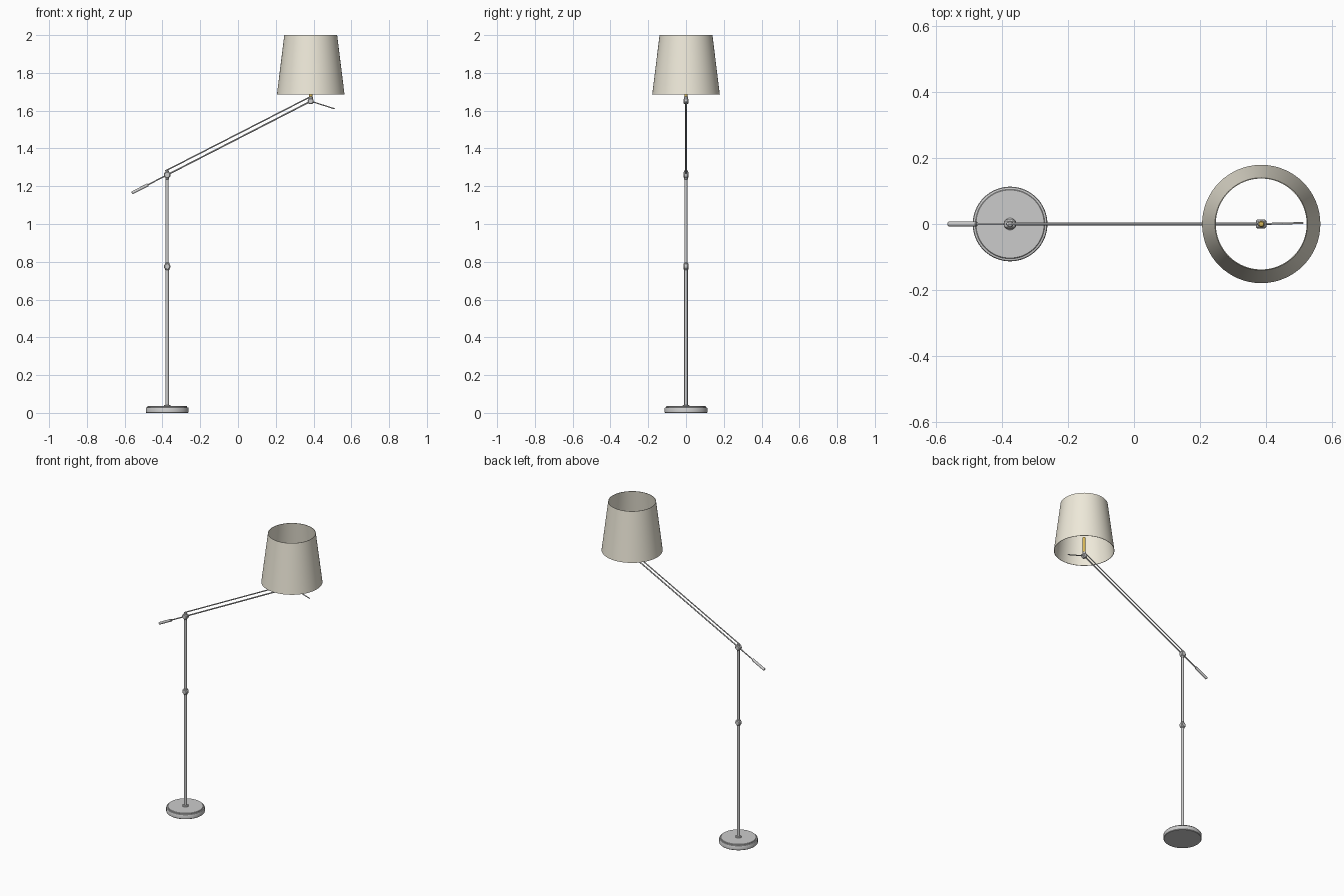
import bpy, bmesh, math
from mathutils import Vector

if "Cube" in bpy.data.objects:
    bpy.data.objects.remove(bpy.data.objects["Cube"])

PX, HX = -0.375, 0.385          # pole and lamp head x positions
ELBOW = Vector((PX, 0, 1.26))
HEAD = Vector((HX, 0, 1.65))
ARM = (HEAD - ELBOW).normalized()
NORMAL = Vector((-ARM.z, 0, ARM.x))


def material(name, rgb):
    m = bpy.data.materials.new(name)
    m.diffuse_color = (*rgb, 1)
    m.use_nodes = True
    m.node_tree.nodes["Principled BSDF"].inputs["Base Color"].default_value = m.diffuse_color
    return m


def lathe(name, profile, x=0, mat=None, sides=48, closed=False):
    """Spin (radius, z) points about a vertical axis at x."""
    bm = bmesh.new()
    rings = [[bm.verts.new((r * math.cos(2 * math.pi * i / sides),
                            r * math.sin(2 * math.pi * i / sides), z))
              for i in range(sides)] for r, z in profile]
    pairs = list(zip(rings, rings[1:]))
    if closed:
        pairs.append((rings[-1], rings[0]))
    for a, b in pairs:
        for i in range(sides):
            j = (i + 1) % sides
            bm.faces.new((a[i], a[j], b[j], b[i]))
    if not closed:
        bm.faces.new(rings[0][::-1])
        bm.faces.new(rings[-1])
    bmesh.ops.recalc_face_normals(bm, faces=bm.faces)
    me = bpy.data.meshes.new(name)
    bm.to_mesh(me)
    bm.free()
    ob = bpy.data.objects.new(name, me)
    bpy.context.collection.objects.link(ob)
    ob.location.x = x
    if mat:
        me.materials.append(mat)
    bpy.ops.object.select_all(action='DESELECT')
    ob.select_set(True)
    bpy.context.view_layer.objects.active = ob
    bpy.ops.object.shade_smooth_by_angle(angle=math.radians(35))
    return ob


def rod(name, a, b, r, mat=None, sides=20):
    """Cylinder with softened ends between two points."""
    a, b = Vector(a), Vector(b)
    d = (b - a).length
    c = min(r * 0.25, d * 0.2)
    ob = lathe(name, [(r - c, 0), (r, c), (r, d - c), (r - c, d)], 0, mat, sides)
    ob.location = a
    ob.rotation_mode = 'QUATERNION'
    ob.rotation_quaternion = (b - a).to_track_quat('Z', 'Y')
    return ob


cream = material("cream_fabric", (0.86, 0.82, 0.70))
brass = material("brass", (0.72, 0.50, 0.10))

# Weighted base and pole
lathe("base", [(0.110, 0), (0.113, 0.003), (0.113, 0.026), (0.111, 0.029),
               (0.105, 0.030), (0.105, 0.034), (0.103, 0.036)], PX, sides=64)
lathe("pole_collar", [(0.018, 0.035), (0.018, 0.039), (0.014, 0.043)], PX, sides=32)
rod("lower_pole", (PX, 0, 0.03), (PX, 0, 0.775), 0.0095)
rod("upper_pole", (PX, 0, 0.775), (PX, 0, 1.26), 0.008)

# Round joints, axis front to back
for name, x, z, r in (("pole_joint", PX, 0.775, 0.017),
                      ("elbow_joint", PX, 1.26, 0.018),
                      ("head_joint", HX, 1.65, 0.016)):
    rod(name, (x, -0.013, z), (x, 0.013, z), r, sides=32)
rod("pole_sleeve", (PX, 0, 0.755), (PX, 0, 0.795), 0.012)
rod("elbow_sleeve", (PX, 0, 1.235), (PX, 0, 1.284), 0.010)

# Parallel arm rods, tail and counterweight
rod("lower_arm", ELBOW, HEAD, 0.004)
rod("upper_arm", ELBOW + NORMAL * 0.023, HEAD + NORMAL * 0.022, 0.0035)
rod("tail_rod", ELBOW, ELBOW - ARM * 0.13, 0.0035)
rod("counterweight", ELBOW - ARM * 0.113, ELBOW - ARM * 0.21, 0.008)

# Lamp head: handle, socket, shade
rod("handle", HEAD, (0.512, 0.003, 1.61), 0.003)
rod("socket_base", (HX, 0, 1.655), (HX, 0, 1.675), 0.011, sides=24)
rod("socket", (HX, 0, 1.665), (HX, 0, 1.775), 0.009, brass, 24)
lathe("shade", [(0.179, 1.685), (0.140, 2.0), (0.1375, 2.0), (0.1765, 1.685)],
      HX, cream, 64, closed=True)
